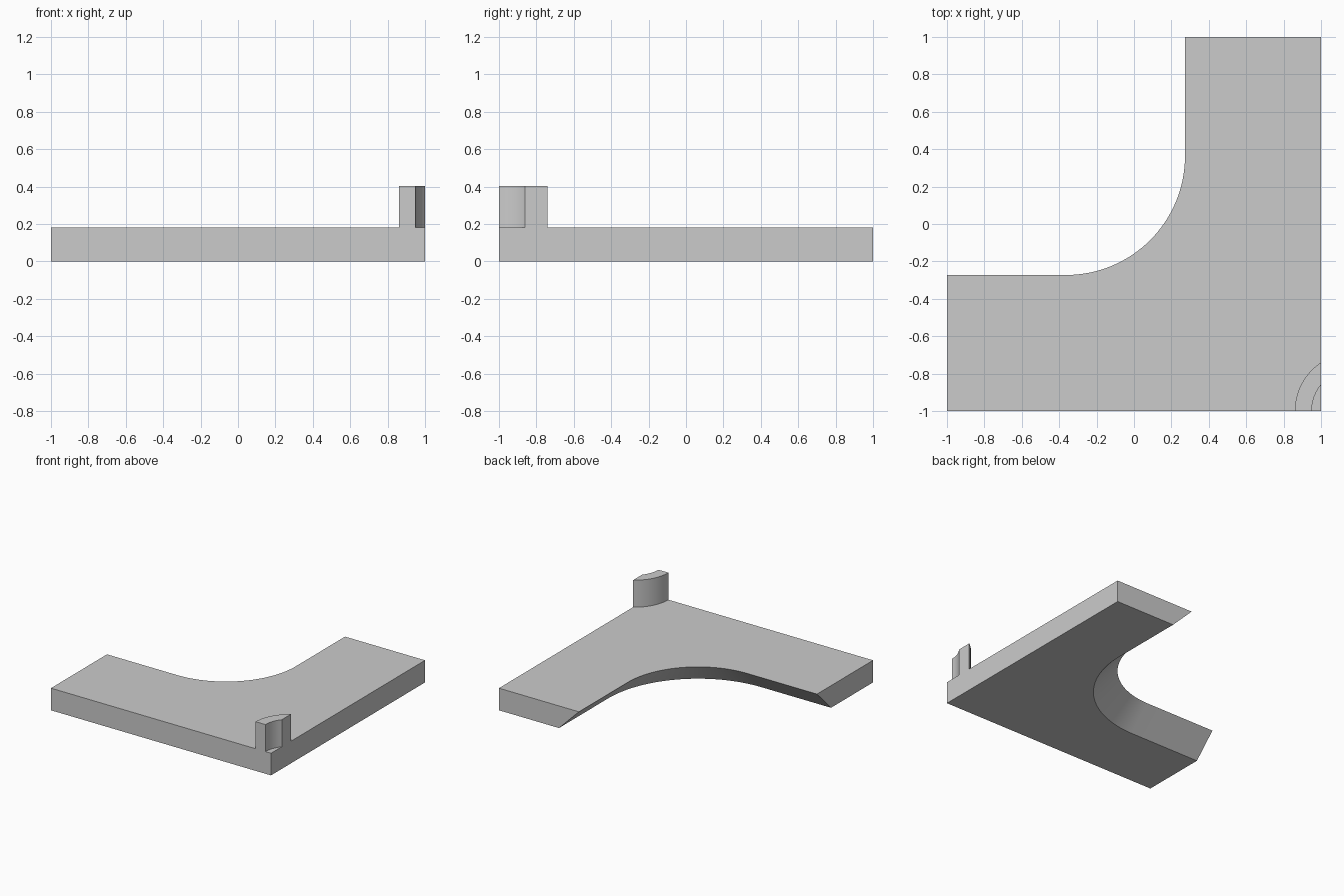
import bpy
import bmesh
from math import cos, sin, asin, pi, radians

if "Cube" in bpy.data.objects:
    bpy.data.objects.remove(bpy.data.objects["Cube"], do_unlink=True)

GREY = (0.6, 0.6, 0.6, 1)
mat = bpy.data.materials.new("plain grey")
mat.use_nodes = True
mat.diffuse_color = GREY
mat.node_tree.nodes["Principled BSDF"].inputs["Base Color"].default_value = GREY


def arc(cx, cy, r, start, end, steps=32):
    angles = [start + (end - start) * i / steps for i in range(steps + 1)]
    return [(cx + r * cos(a), cy + r * sin(a)) for a in angles]


def loft(name, lower, upper, z0, z1):
    """Solid between two outlines with matching points."""
    bm = bmesh.new()
    a = [bm.verts.new((x, y, z0)) for x, y in lower]
    b = [bm.verts.new((x, y, z1)) for x, y in upper]
    bm.faces.new(a[::-1])
    bm.faces.new(b)
    n = len(a)
    for i in range(n):
        j = (i + 1) % n
        bm.faces.new((a[i], a[j], b[j], b[i]))
    bmesh.ops.recalc_face_normals(bm, faces=bm.faces[:])
    mesh = bpy.data.meshes.new(name)
    bm.to_mesh(mesh)
    bm.free()
    obj = bpy.data.objects.new(name, mesh)
    bpy.context.collection.objects.link(obj)
    mesh.materials.append(mat)
    bpy.ops.object.select_all(action="DESELECT")
    obj.select_set(True)
    bpy.context.view_layer.objects.active = obj
    bpy.ops.object.shade_smooth_by_angle(angle=radians(20))
    return obj


# Corner slab: L outline with a rounded inner corner, undercut at 45 degrees
UNIT = 1 / 11
THICK = 2 * UNIT
CENTRE = 4 * UNIT


def slab_outline(radius):
    edge = radius - CENTRE
    curve = arc(-CENTRE, CENTRE, radius, 0, -pi / 2)
    return [(-1, -edge), (-1, -1), (1, -1), (1, 1), (edge, 1)] + curve


loft("corner_slab", slab_outline(7 * UNIT + THICK), slab_outline(7 * UNIT), 0, THICK)

# Curved post: ring section cut off flush with the slab's outer sides
OFFSET = 0.171


def post_arc(radius):
    return arc(1 + OFFSET, -1, radius, pi, pi - (pi / 2 - asin(OFFSET / radius)), 16)


post = post_arc(0.311) + post_arc(0.221)[::-1]
loft("curved_post", post, post, THICK, 0.404)
